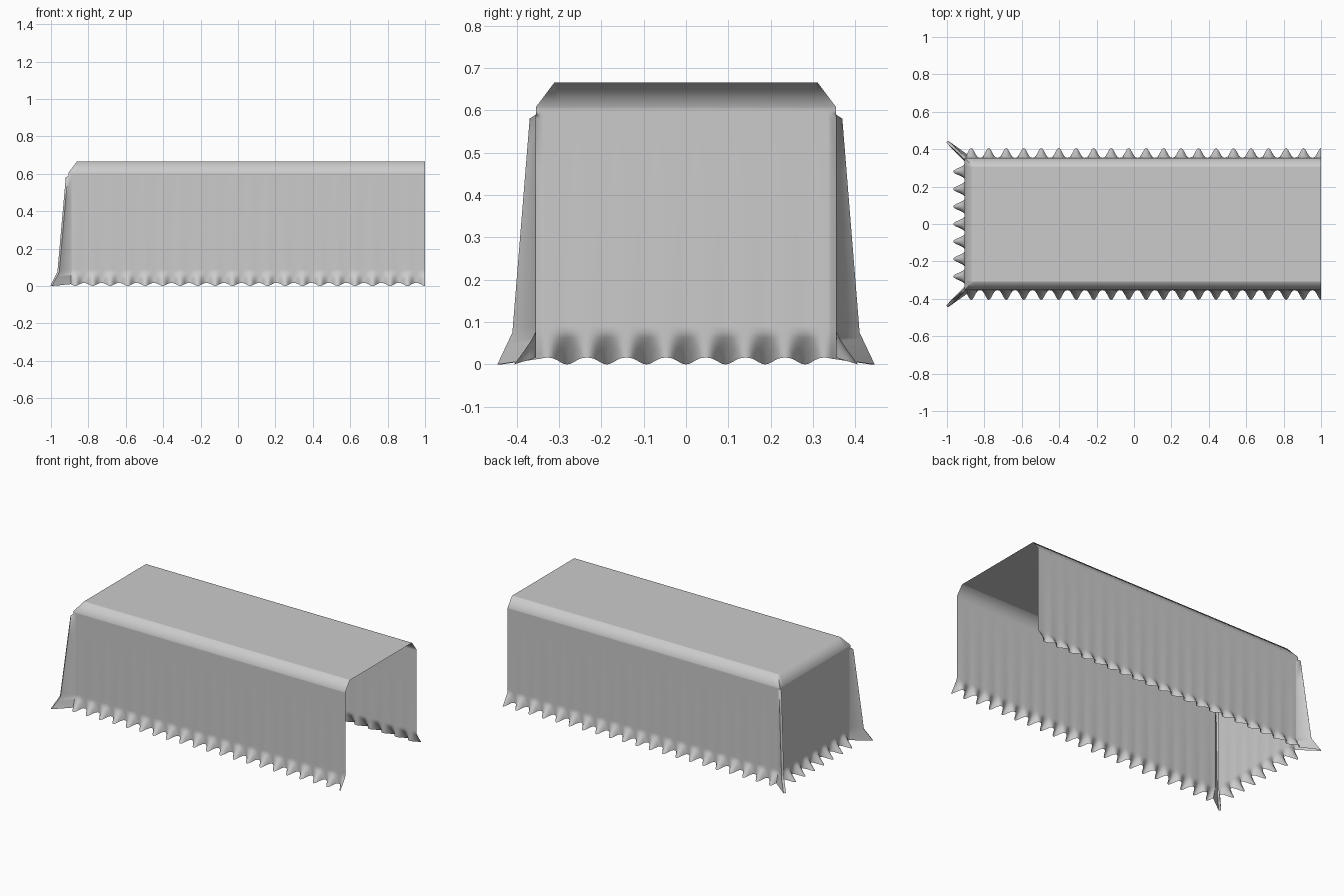
import bpy, bmesh, math

cube = bpy.data.objects.get("Cube")
if cube:
    bpy.data.objects.remove(cube, do_unlink=True)

END_X, SIDE_Y, TOP_Z = -0.905, 0.354, 0.665
HEM_Z, PERIOD, STEPS = 0.075, 0.0935, 12
FIN_Z = 0.585

cloth = bpy.data.materials.new("grey cloth")
cloth.use_nodes = True
grey = (0.6, 0.6, 0.6, 1)
cloth.diffuse_color = grey
cloth.node_tree.nodes["Principled BSDF"].inputs["Base Color"].default_value = grey


def ruffle(distance):
    """Pointed ripple: 1 on a fold, 0 in the valley between folds."""
    return (0.5 + 0.5 * math.cos(math.tau * distance / PERIOD)) ** 1.4


def fin_reach(z):
    """Outward reach of the pinched corner fold at a height."""
    if z > FIN_Z:
        return 0
    if z > HEM_Z:
        return 0.01 + 0.043 * (FIN_Z - z) / (FIN_Z - HEM_Z)
    return 0.053 + 0.037 * (1 - z / HEM_Z)


# Path around the three hanging sides: (x, y, outward direction, ripple, fin side)
path = []
step = PERIOD / STEPS
count = int((1 - END_X - 0.01) / step)
for i in range(count + 1):
    path.append((1 - i * step, -SIDE_Y, (0, -1), ruffle(i * step), 0))
path += [(END_X, -SIDE_Y, (-1, -1), 0, s) for s in (1, -1)]
half = int((SIDE_Y - 0.01) / step)
for i in range(-half, half + 1):
    path.append((END_X, i * step, (-1, 0), ruffle(i * step), 0))
path += [(x, -y, (n[0], -n[1]), r, s) for x, y, n, r, s in path[:count + 3][::-1]]

# Rows from hem to roof: (height, inward inset)
hem_rows = [(HEM_Z * i / 6, 0) for i in range(7)]
wall_rows = [(z, 0) for z in (0.09, 0.2, 0.33, 0.46, 0.58, 0.59, 0.6, 0.608)]
roof_rows = [(TOP_Z, 0.043), (TOP_Z, 0.05)]

bm = bmesh.new()
rings = []
for z, inset in hem_rows + wall_rows + roof_rows:
    ring = []
    flare = max(0, 1 - z / HEM_Z)
    for x, y, (nx, ny), ripple, fin in path:
        if fin:
            reach = fin_reach(z)
            width = 0.005 * fin if reach else 0
            px = x + nx * reach * 1.05 + width
            py = y + ny * reach * 0.96 + width * (1 if y > 0 else -1)
            pz = z
        else:
            depth = 0.06 if nx else 0.05
            fade = max(0, 1 - z / 0.6)
            out = depth * ripple * flare ** 1.15 + 0.002 * ripple * fade
            px, py = x + nx * out, y + ny * out
            pz = z + 0.016 * (1 - ripple) * flare
        if inset:
            px = max(px, END_X + inset)
            py = max(-SIDE_Y + inset, min(SIDE_Y - inset, py))
        ring.append(bm.verts.new((px, py, pz)))
    rings.append(ring)

for low, high in zip(rings, rings[1:]):
    for i in range(len(path) - 1):
        bm.faces.new((low[i + 1], low[i], high[i], high[i + 1]))
# Flat roof sheet
bm.faces.new(rings[-1][::-1])
bmesh.ops.remove_doubles(bm, verts=bm.verts, dist=0.0005)
bmesh.ops.dissolve_degenerate(bm, edges=bm.edges, dist=0.0001)
bmesh.ops.recalc_face_normals(bm, faces=bm.faces)
roof = max(bm.faces, key=lambda f: f.calc_area())
if roof.normal.z < 0:
    bmesh.ops.reverse_faces(bm, faces=bm.faces)

mesh = bpy.data.meshes.new("draped_cover")
bm.to_mesh(mesh)
bm.free()
mesh.materials.append(cloth)
cover = bpy.data.objects.new("draped_cover", mesh)
bpy.context.collection.objects.link(cover)
bpy.context.view_layer.objects.active = cover
cover.select_set(True)
bpy.ops.object.shade_smooth_by_angle(angle=math.radians(60))
